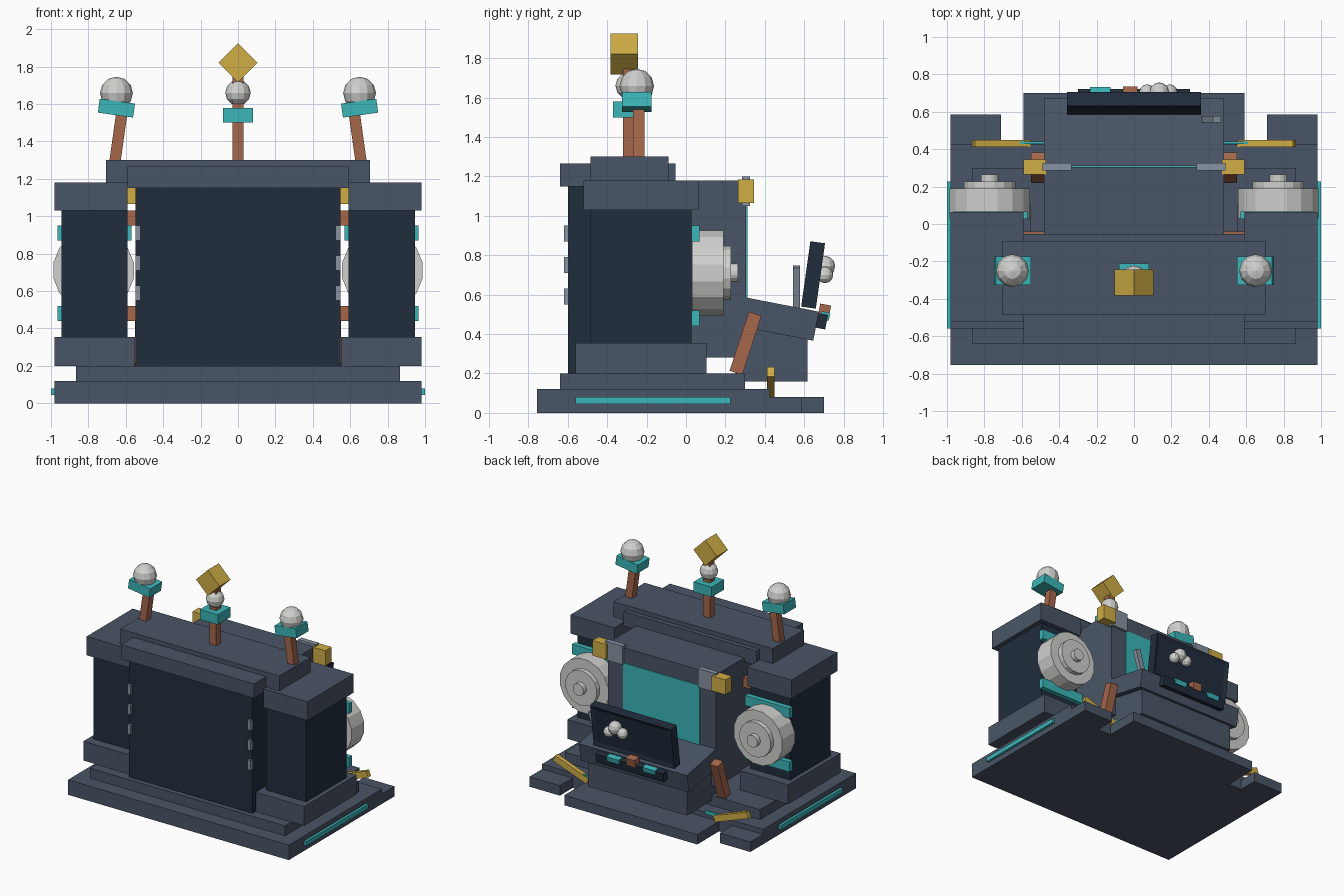
import bpy, bmesh
from math import radians, pi
from mathutils import Matrix

cube = bpy.data.objects.get("Cube")
if cube:
    bpy.data.objects.remove(cube, do_unlink=True)


def material(name, rgb):
    lin = [((c / 255 + 0.055) / 1.055) ** 2.4 for c in rgb] + [1]
    m = bpy.data.materials.new(name)
    m.use_nodes = True
    m.diffuse_color = lin
    m.node_tree.nodes["Principled BSDF"].inputs["Base Color"].default_value = lin
    return m


SLATE = material("slate", (74, 85, 102))
DARK = material("dark_navy", (33, 45, 61))
CYAN = material("cyan", (60, 182, 186))
GOLD = material("gold", (208, 173, 70))
BROWN = material("copper_brown", (165, 103, 75))
SILVER = material("silver", (208, 208, 206))
GREY = material("steel_grey", (135, 147, 162))


def finish(bm, name, mat, loc, rot=(0, 0, 0)):
    me = bpy.data.meshes.new(name)
    bm.to_mesh(me)
    bm.free()
    me.materials.append(mat)
    ob = bpy.data.objects.new(name, me)
    ob.location = loc
    ob.rotation_euler = [radians(a) for a in rot]
    bpy.context.collection.objects.link(ob)
    return ob


def tilted(name, mat, loc, size, rot=(0, 0, 0)):
    bm = bmesh.new()
    bmesh.ops.create_cube(bm, size=1)
    bmesh.ops.scale(bm, vec=size, verts=bm.verts)
    return finish(bm, name, mat, loc, rot)


def box(name, mat, x, y, z):
    """Box from (low, high) ranges."""
    r = (x, y, z)
    return tilted(name, mat, [(a + b) / 2 for a, b in r], [b - a for a, b in r])


def wide(name, mat, half, y, z):
    return box(name, mat, (-half, half), y, z)


def pair(name, mat, x, y, z):
    """Mirrored boxes on both sides."""
    box("left_" + name, mat, x, y, z)
    box("right_" + name, mat, (-x[1], -x[0]), y, z)


def ball(name, loc, r):
    bm = bmesh.new()
    bmesh.ops.create_uvsphere(bm, u_segments=12, v_segments=6, radius=r)
    finish(bm, name, SILVER, loc)


def disc(name, x, z, r, y0, y1):
    bm = bmesh.new()
    bmesh.ops.create_cone(bm, cap_ends=True, segments=16, radius1=r, radius2=r, depth=y1 - y0)
    bmesh.ops.rotate(bm, verts=bm.verts, matrix=Matrix.Rotation(pi / 16, 3, 'Z'))
    finish(bm, name, SILVER, (x, (y0 + y1) / 2, z), (90, 0, 0))


# Stepped base with rear notches
wide("base", SLATE, 0.98, (-0.755, 0.424), (0, 0.12))
wide("base_rear_tongue", SLATE, 0.59, (0.424, 0.70), (0, 0.08))
pair("base_rear_foot", SLATE, (0.71, 0.98), (0.424, 0.585), (0, 0.08))
wide("plinth", SLATE, 0.866, (-0.64, 0.30), (0.12, 0.20))
pair("base_light_strip", CYAN, (0.98, 1.0), (-0.56, 0.226), (0.045, 0.08))

# Side pillars
pair("pillar_foot", SLATE, (0.55, 0.98), (-0.56, 0.104), (0.20, 0.355))
pair("pillar", DARK, (0.59, 0.945), (-0.485, 0.028), (0.355, 1.03))
pair("pillar_cap", SLATE, (0.59, 0.98), (-0.52, 0.065), (1.03, 1.18))
for z in (0.44, 0.87):
    pair("pillar_band", CYAN, (0.57, 0.965), (0.028, 0.068), (z, z + 0.08))
for z in (0.44, 0.95):
    pair("cross_bar", BROWN, (0.46, 0.60), (-0.12, -0.04), (z, z + 0.08))

# Front door, core and roof
wide("door", DARK, 0.547, (-0.60, -0.42), (0.20, 1.15))
wide("core", SLATE, 0.48, (-0.42, 0.305), (0.28, 1.18))
wide("lintel", SLATE, 0.59, (-0.64, -0.053), (1.15, 1.265))
wide("roof", SLATE, 0.706, (-0.485, -0.09), (1.18, 1.30))
for z in (0.55, 0.71, 0.87):
    pair("hinge", GREY, (0.52, 0.547), (-0.62, -0.60), (z, z + 0.08))

# Stepped rear wheels
for side, s in (("left", 1), ("right", -1)):
    disc(side + "_wheel", s * 0.772, 0.71, 0.219, 0.03, 0.19)
    disc(side + "_wheel_step", s * 0.772, 0.71, 0.14, 0.19, 0.228)
    disc(side + "_wheel_hub", s * 0.772, 0.71, 0.048, 0.228, 0.265)

# Rear panel with clamps
wide("rear_panel", CYAN, 0.34, (0.30, 0.312), (0.55, 1.06))
pair("clamp", GREY, (0.335, 0.49), (0.285, 0.325), (1.05, 1.20))
pair("clamp_block", GOLD, (0.47, 0.59), (0.265, 0.345), (1.065, 1.185))

# Console
wide("console_block", SLATE, 0.44, (0.25, 0.617), (0.16, 0.46))
tilted("console_top", SLATE, (0, 0.454, 0.48), (0.96, 0.42, 0.15), (-11, 0, 0))

# Screen with a recessed rear face
bm = bmesh.new()
bmesh.ops.create_cube(bm, size=1)
bmesh.ops.scale(bm, vec=(0.715, 0.075, 0.335), verts=bm.verts)
rear = [f for f in bm.faces if f.normal.y > 0.9]
bmesh.ops.inset_region(bm, faces=rear, thickness=0.04, depth=-0.01)
finish(bm, "screen", DARK, (0, 0.645, 0.70), (-8, 0, 0))
for i, (x, z, r) in enumerate([(0.19, 0.70, 0.042), (0.135, 0.745, 0.052), (0.07, 0.715, 0.042)]):
    ball(f"screen_knob_{i + 1}", (x, 0.705, z), r)

# Control bar and buttons
tilted("control_bar", DARK, (0, 0.688, 0.465), (0.60, 0.052, 0.075), (-11, 0, 0))
tilted("centre_button", BROWN, (-0.02, 0.703, 0.52), (0.08, 0.056, 0.06), (-11, 0, 0))
for x in (-0.18, 0.14):
    tilted("side_button", CYAN, (x, 0.706, 0.492), (0.11, 0.045, 0.04), (-11, 0, 0))
tilted("lever", GREY, (0.415, 0.56, 0.64), (0.045, 0.035, 0.21), (0, 16, 0))

# Struts and rear floor arms
for side, s in (("left", 1), ("right", -1)):
    tilted(side + "_strut", BROWN, (s * 0.515, 0.302, 0.353), (0.07, 0.068, 0.315), (-18, 0, 0))
    tilted(side + "_floor_arm", GOLD, (s * 0.71, 0.43, 0.155), (0.315, 0.036, 0.05), (0, -20 * s, 0))
    tilted(side + "_floor_strip", CYAN, (s * 0.56, 0.434, 0.13), (0.17, 0.012, 0.03))

# Leaning side lamps
for side, s in (("left", 1), ("right", -1)):
    tilted(side + "_lamp_post", BROWN, (s * 0.64, -0.24, 1.42), (0.06, 0.06, 0.30), (0, -8 * s, 0))
    tilted(side + "_lamp_tray", CYAN, (s * 0.65, -0.25, 1.578), (0.19, 0.15, 0.075), (0, -8 * s, 0))
    ball(side + "_lamp", (s * 0.65, -0.25, 1.658), 0.088)

# Centre mast
box("mast_post", BROWN, (-0.03, 0.03), (-0.32, -0.26), (1.29, 1.76))
box("mast_tray", CYAN, (-0.08, 0.08), (-0.37, -0.21), (1.50, 1.58))
ball("mast_ball", (0, -0.29, 1.66), 0.068)
tilted("mast_diamond", GOLD, (0, -0.313, 1.82), (0.147, 0.14, 0.147), (0, 45, 0))
